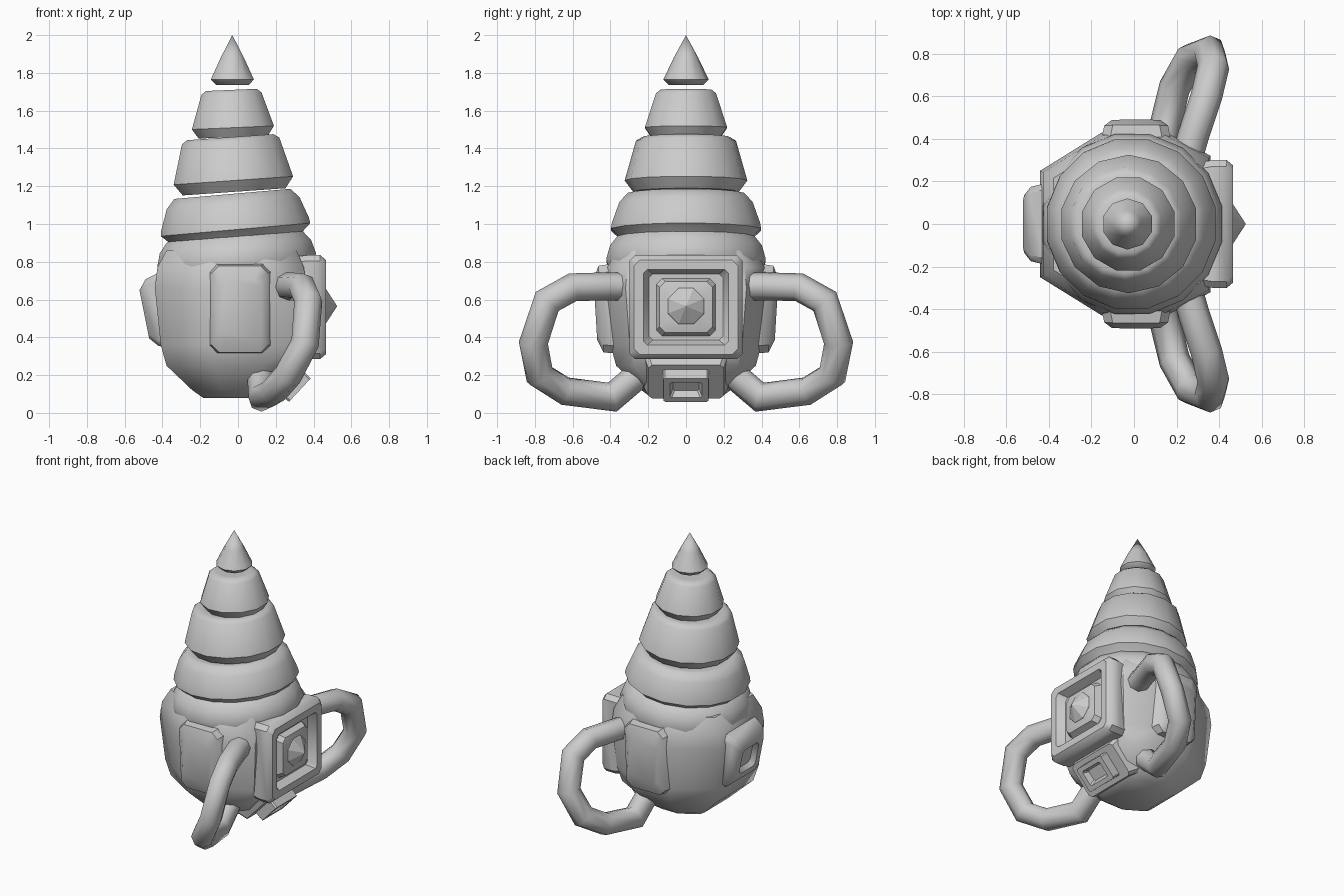
import bpy, bmesh, math
from mathutils import Matrix, Vector

old = bpy.data.objects.get("Cube")
if old:
    bpy.data.objects.remove(old)

grey = bpy.data.materials.new("plain grey")
grey.use_nodes = True
COLOUR = (0.6, 0.6, 0.6, 1)
grey.diffuse_color = COLOUR
grey.node_tree.nodes["Principled BSDF"].inputs["Base Color"].default_value = COLOUR


def loft(name, loops, matrix=Matrix(), angle=50):
    """Skin closed loops of equal length and cap both ends."""
    bm = bmesh.new()
    rows = [[bm.verts.new(matrix @ Vector(p)) for p in loop] for loop in loops]
    n = len(rows[0])
    for a, b in zip(rows, rows[1:]):
        for i in range(n):
            j = (i + 1) % n
            bm.faces.new((a[i], a[j], b[j], b[i]))
    bm.faces.new(rows[0][::-1])
    bm.faces.new(rows[-1])
    bmesh.ops.remove_doubles(bm, verts=bm.verts, dist=0.0005)
    bmesh.ops.recalc_face_normals(bm, faces=bm.faces)
    mesh = bpy.data.meshes.new(name)
    bm.to_mesh(mesh)
    bm.free()
    mesh.materials.append(grey)
    obj = bpy.data.objects.new(name, mesh)
    bpy.context.collection.objects.link(obj)
    bpy.ops.object.select_all(action='DESELECT')
    obj.select_set(True)
    bpy.context.view_layer.objects.active = obj
    bpy.ops.object.shade_smooth_by_angle(angle=math.radians(angle))
    return obj


def circle(r, z, n):
    return [(r * math.cos((i + .5) * math.tau / n), r * math.sin((i + .5) * math.tau / n), z)
            for i in range(n)]


def turned(name, profile, x, z, tilt, n):
    """Lathe a (radius, height) profile, tilted about the y axis."""
    m = Matrix.Translation((x, 0, z)) @ Matrix.Rotation(math.radians(-tilt), 4, 'Y')
    return loft(name, [circle(r, h, n) for r, h in profile], m)


def plate(w, h, depth, c):
    """Rectangle with chamfered corners, facing local +z."""
    return [(w, c - h, depth), (w, h - c, depth), (w - c, h, depth), (c - w, h, depth),
            (-w, h - c, depth), (-w, c - h, depth), (c - w, -h, depth), (w - c, -h, depth)]


def facing(centre, normal):
    """Frame whose z axis is the normal and whose y axis points upward."""
    z = Vector(normal).normalized()
    x = Vector((0, 0, 1)).cross(z).normalized()
    m = Matrix((x, z.cross(x), z)).transposed().to_4x4()
    return Matrix.Translation(centre) @ m


# Faceted round body
half = [(.36, .32), (.15, .43), (-.15, .43), (-.44, .25)]
section = half + [(x, -y) for x, y in reversed(half)]
body = [(.08, .42), (.12, .55), (.25, .86), (.36, .93), (.66, 1), (.77, .97), (.86, .86)]
loft("body", [[(x * s, y * s, z) for x, y in section] for z, s in body], angle=60)

# Collar and drill rings, each leaning a little less than the one below
turned("collar", [(.42, -.07), (.43, -.03), (.41, .04), (.37, .09), (.32, .12)], -.01, .84, 5, 16)
turned("drill_ring_low", [(.33, -.16), (.35, -.13), (.405, -.08), (.40, -.05), (.36, .06),
                          (.315, .11), (.28, .11)], -.02, 1.05, 5, 16)
turned("drill_ring_middle", [(.25, -.14), (.28, -.14), (.325, -.08), (.265, .13),
                             (.235, .15), (.2, .15)], -.03, 1.31, 4, 14)
turned("drill_ring_high", [(.16, -.12), (.19, -.12), (.225, -.07), (.165, .11),
                           (.14, .13), (.1, .13)], -.03, 1.58, 2.5, 12)
turned("drill_tip", [(.09, 0), (.12, .03), (.065, .145), (0, .265)], -.03, 1.735, 0, 10)

# Square side panel: frame, recess, raised centre and pointed gem
front = facing((0, 0, .56), (1, 0, 0))
loft("panel_frame", [plate(.28, .26, .25, .03), plate(.30, .275, .37, .03), plate(.30, .275, .435, .03),
                     plate(.275, .25, .465, .03), plate(.225, .2, .465, .02),
                     plate(.195, .175, .41, .02)], front, 40)
loft("panel_centre", [plate(.165, .16, .39, .03), plate(.14, .135, .45, .03),
                      plate(.11, .11, .46, .04)], front, 40)
gem = facing((.45, 0, .565), (1, 0, 0))
loft("panel_gem", [circle(.11, 0, 8), circle(.10, .015, 8), circle(0, .075, 8)], gem, 20)

# Raised pads on the two flanks and the far side
for side, label in ((-1, "front"), (1, "rear")):
    pad = facing((.01, side * .43, .55), (0, side, -.06))
    loft(label + "_pad", [plate(.17, .24, -.08, .04), plate(.15, .23, .02, .04),
                          plate(.115, .16, .05, .04)], pad, 40)
back = facing((-.455, 0, .53), (-1, 0, -.2))
loft("back_pad", [plate(.19, .2, -.07, .03), plate(.175, .18, 0, .03),
                  plate(.135, .13, .042, .03), plate(.09, .09, .042, .02),
                  plate(.07, .07, .01, .02)], back, 40)

# Sloped vent block under the panel
under = facing((.28, 0, .165), (.73, 0, -.68))
loft("vent_base", [plate(.24, .15, -.14, .02), plate(.2, .12, 0, .02)], under, 40)
loft("vent_block", [plate(.125, .09, -.1, .01), plate(.12, .085, .065, .01),
                    plate(.085, .055, .065, .01), plate(.07, .04, .025, .01)], under, 40)

# Bent tube handles, mirrored front to rear
path = [(.24, .28, .67), (.28, .42, .67), (.34, .60, .665), (.372, .735, .59), (.355, .808, .37),
        (.265, .775, .2), (.19, .64, .115), (.13, .39, .083), (.12, .23, .22)]
for side, label in ((-1, "front"), (1, "rear")):
    pts = [Vector((x, y * side, z)) for x, y, z in path]
    centre = sum(pts, Vector()) / len(pts)
    flat = (pts[0] - pts[4]).cross(pts[6] - pts[4]).normalized()
    rings = []
    for i, p in enumerate(pts):
        into = (p - pts[max(i - 1, 0)]).normalized()
        out = (pts[min(i + 1, len(pts) - 1)] - p).normalized()
        t = (into + out).normalized()
        u = (flat - t * flat.dot(t)).normalized()
        v = t.cross(u)
        widen = 1 / max(.8, math.cos(into.angle(out, 0) / 2)) if 0 < i < len(pts) - 1 else 1
        rings.append([p + u * x * .074 + v * y * .074 * widen for x, y, _ in circle(1, 0, 8)])
    loft(label + "_handle", rings, angle=60)
